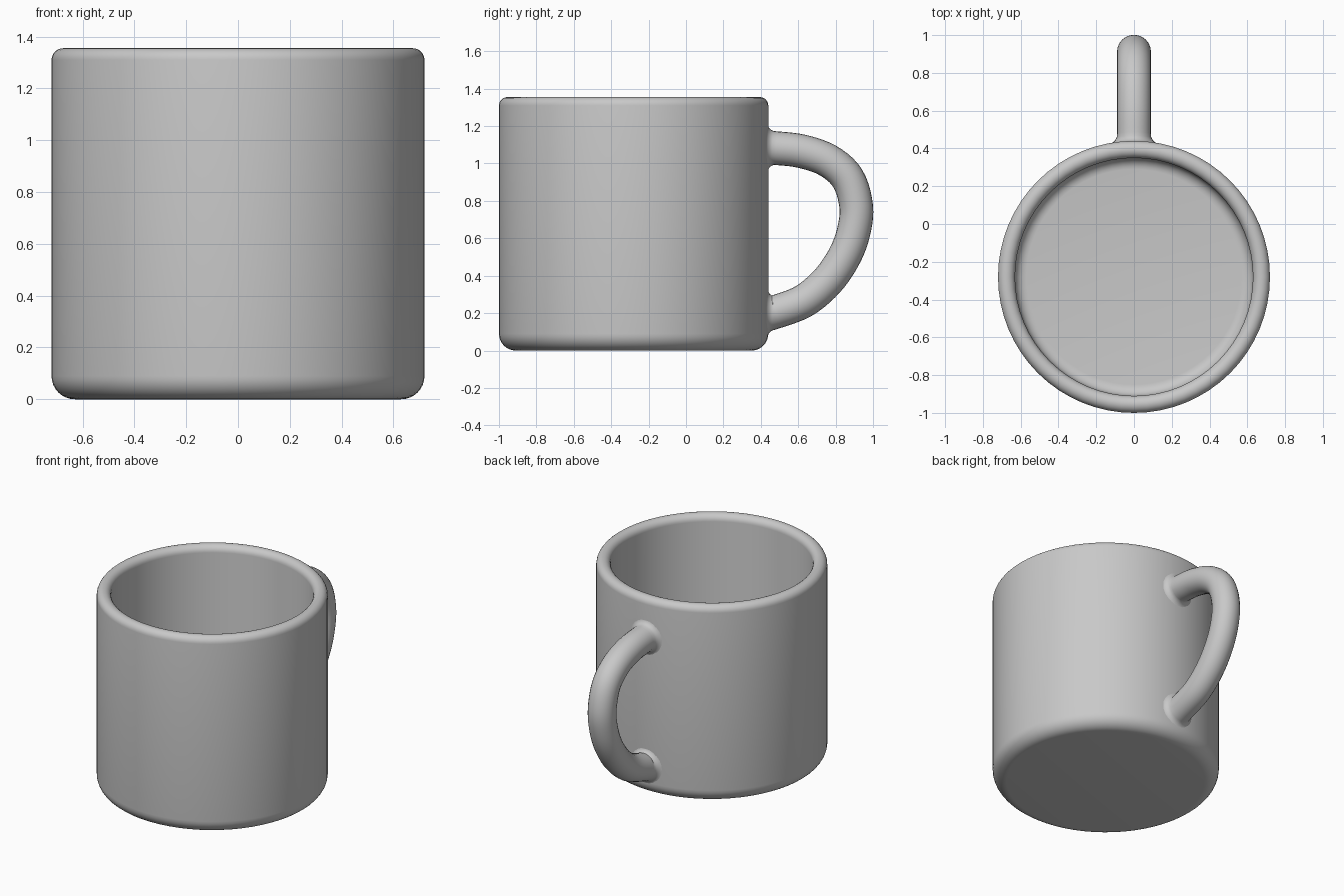
import bpy, bmesh, math
from mathutils import Vector

if "Cube" in bpy.data.objects:
    bpy.data.objects.remove(bpy.data.objects["Cube"])

CY, R, H, WALL = -0.28, 0.72, 1.355, 0.09   # body centre y, radius, height, wall
SEG, SIDES, TUBE, FIL = 64, 24, 0.09, 0.04

grey = bpy.data.materials.new("plain grey")
grey.diffuse_color = (0.58, 0.58, 0.58, 1)
grey.use_nodes = True
grey.node_tree.nodes["Principled BSDF"].inputs["Base Color"].default_value = grey.diffuse_color


def arc(cx, cz, r, a0, a1, n):
    """Points on an arc, angles in degrees."""
    angles = [math.radians(a0 + (a1 - a0) * i / n) for i in range(n + 1)]
    return [(cx + r * math.cos(a), cz + r * math.sin(a)) for a in angles]


def loft(name, rings, start=None, end=None):
    """Skin closed rings of points; the ends close to a point or a flat cap."""
    bm = bmesh.new()
    loops = [[bm.verts.new(p) for p in ring] for ring in rings]
    n = len(loops[0])
    for a, b in zip(loops, loops[1:]):
        for i in range(n):
            bm.faces.new((a[i], a[(i + 1) % n], b[(i + 1) % n], b[i]))
    bm.faces.new(loops[0])
    bm.faces.new(loops[-1])
    bmesh.ops.recalc_face_normals(bm, faces=bm.faces)
    mesh = bpy.data.meshes.new(name)
    bm.to_mesh(mesh)
    bm.free()
    mesh.materials.append(grey)
    obj = bpy.data.objects.new(name, mesh)
    bpy.context.collection.objects.link(obj)
    bpy.ops.object.select_all(action='DESELECT')
    obj.select_set(True)
    bpy.context.view_layer.objects.active = obj
    bpy.ops.object.shade_smooth_by_angle(angle=math.radians(35))
    return obj


# Cup body: rounded foot, rounded rim, hollow inside with a rounded floor
profile = (arc(R - 0.09, 0.09, 0.09, -90, 0, 8)
           + arc(R - WALL / 2, H - WALL / 2, WALL / 2, 0, 180, 12)
           + arc(R - WALL - 0.06, 0.15, 0.06, 0, -90, 6))
loft("cup_body", [[(r * math.cos(math.tau * i / SEG),
                    CY + r * math.sin(math.tau * i / SEG), z)
                   for i in range(SEG)] for r, z in profile])

# Handle centre line (y, z), smoothed between the points
ctrl = [Vector(p) for p in [(0.40, 1.084), (0.48, 1.082), (0.62, 1.065), (0.76, 1.015),
                            (0.865, 0.92), (0.91, 0.77), (0.895, 0.63), (0.845, 0.50),
                            (0.755, 0.37), (0.63, 0.265), (0.48, 0.207), (0.40, 0.188)]]
path = []
for p0, p1, p2, p3 in zip(ctrl, ctrl[1:], ctrl[2:], ctrl[3:]):
    for k in range(5):
        t = k / 5
        path.append(0.5 * (2 * p1 + (p2 - p0) * t + (2 * p0 - 5 * p1 + 4 * p2 - p3) * t ** 2
                           + (3 * p1 - p0 - 3 * p2 + p3) * t ** 3))
path.append(ctrl[-2])


def tube_ring(i):
    """Round cross-section square to the centre line."""
    d = (path[min(i + 1, len(path) - 1)] - path[max(i - 1, 0)]).normalized()
    return [(TUBE * math.cos(a), path[i].x - d.y * TUBE * math.sin(a),
             path[i].y + d.x * TUBE * math.sin(a))
            for a in (math.tau * j / SIDES for j in range(SIDES))]


def root_rings(z, side):
    """Flared rings that blend the handle into the curved wall."""
    steps = [(-0.03, TUBE + FIL)] + [(FIL * (1 - math.cos(t)), TUBE + FIL * (1 - math.sin(t)))
                                     for t in (math.pi / 2 * k / 6 for k in range(6))]
    rings = []
    for depth, r in steps:
        ring = []
        for j in range(SIDES):
            a = math.tau * j / SIDES
            x = r * math.cos(a)
            wall = CY + math.sqrt(R * R - x * x) - 0.003
            ring.append((x, wall + depth, z + side * r * math.sin(a)))
        rings.append(ring)
    return rings


# Handle: upper root, swept loop, lower root
loft("handle", root_rings(1.083, 1) + [tube_ring(i) for i in range(len(path))]
     + root_rings(0.2, -1)[::-1])
